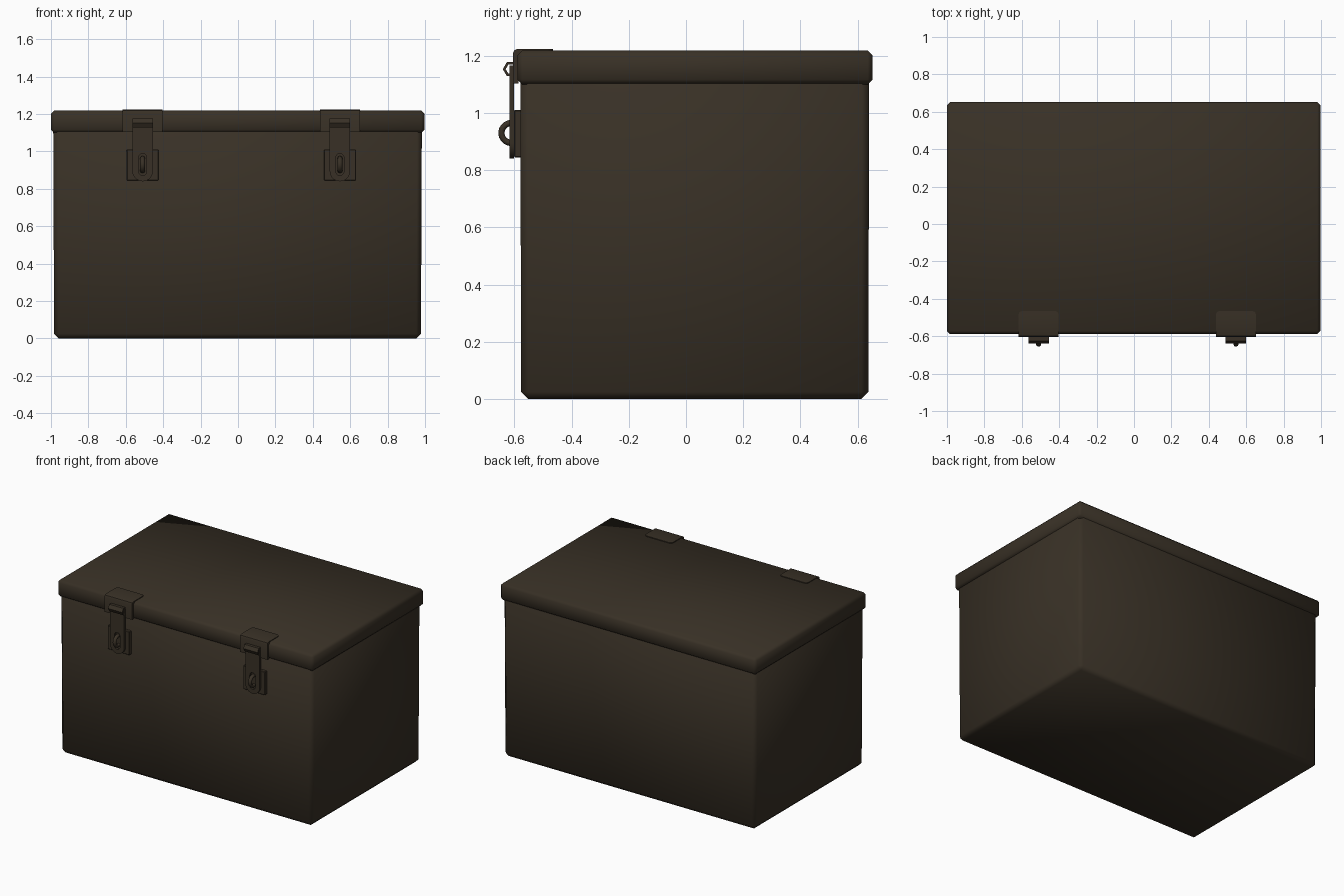
import bpy, bmesh, math
from mathutils import Vector

if "Cube" in bpy.data.objects:
    bpy.data.objects.remove(bpy.data.objects["Cube"])

mat = bpy.data.materials.new("dark brown metal")
mat.diffuse_color = (0.040, 0.030, 0.019, 1)
mat.use_nodes = True
mat.node_tree.nodes["Principled BSDF"].inputs["Base Color"].default_value = mat.diffuse_color


def finish(name, bm, angle=None):
    bmesh.ops.recalc_face_normals(bm, faces=bm.faces)
    me = bpy.data.meshes.new(name)
    bm.to_mesh(me)
    bm.free()
    ob = bpy.data.objects.new(name, me)
    bpy.context.collection.objects.link(ob)
    me.materials.append(mat)
    bpy.ops.object.select_all(action='DESELECT')
    ob.select_set(True)
    bpy.context.view_layer.objects.active = ob
    if angle is None:
        bpy.ops.object.shade_smooth()
    else:
        bpy.ops.object.shade_smooth_by_angle(angle=math.radians(angle))
    return ob


def box(name, lo, hi, bevel, angle=None, taper=1.0):
    bm = bmesh.new()
    bmesh.ops.create_cube(bm, size=1)
    lo, hi = Vector(lo), Vector(hi)
    mid, size = (lo + hi) / 2, hi - lo
    for v in bm.verts:
        t = taper if v.co.z < 0 else 1
        v.co = Vector((v.co.x * size.x * t, v.co.y * size.y * t, v.co.z * size.z)) + mid
    bmesh.ops.bevel(bm, geom=bm.edges[:], offset=bevel, segments=1,
                    affect='EDGES', profile=0.5)
    return finish(name, bm, angle)


def extrude_x(name, profile, x0, x1, corner=0):
    """Closed (y, z) profile extruded along x; 'corner' rounds the far top corners."""
    bm = bmesh.new()
    f = bm.faces.new([bm.verts.new((x0, y, z)) for y, z in profile])
    r = bmesh.ops.extrude_face_region(bm, geom=[f])
    for v in r["geom"]:
        if isinstance(v, bmesh.types.BMVert):
            v.co.x = x1
    if corner:
        back = max(p[0] for p in profile)
        edges = [e for e in bm.edges
                 if all(v.co.y > back - 1e-4 for v in e.verts)
                 and abs(e.verts[0].co.x - e.verts[1].co.x) < 1e-4]
        bmesh.ops.bevel(bm, geom=edges, offset=corner, segments=3,
                        affect='EDGES', profile=0.5)
    return finish(name, bm, 40)


def arc(cx, cz, r, a0, a1, n):
    return [(cx + r * math.cos(math.radians(a0 + (a1 - a0) * i / n)),
             cz + r * math.sin(math.radians(a0 + (a1 - a0) * i / n))) for i in range(n + 1)]


def strap(name, x, y):
    """Flat strap with a rounded lower end and a slot for the staple."""
    hw, top = 0.055, 1.165
    outer = arc(0, 0.895, hw, 180, 360, 10) + [(hw, top), (-hw, top)]
    slot = arc(0, 0.893, 0.022, 180, 360, 6) + arc(0, 0.967, 0.022, 0, 180, 6)
    cu = bpy.data.curves.new(name, 'CURVE')
    cu.dimensions = '2D'
    cu.fill_mode = 'BOTH'
    cu.extrude = 0.0075
    for pts in (outer, slot):
        s = cu.splines.new('POLY')
        s.points.add(len(pts) - 1)
        for p, (a, b) in zip(s.points, pts):
            p.co = (a, b, 0, 1)
        s.use_cyclic_u = True
    cu.materials.append(mat)
    ob = bpy.data.objects.new(name, cu)
    ob.location = (x, y, 0)
    ob.rotation_euler = (math.pi / 2, 0, 0)
    bpy.context.collection.objects.link(ob)
    bpy.ops.object.select_all(action='DESELECT')
    ob.select_set(True)
    bpy.context.view_layer.objects.active = ob
    bpy.ops.object.convert(target='MESH')
    bpy.ops.object.shade_smooth_by_angle(angle=math.radians(35))


def tube(name, x, y, z, r, wall, half):
    """Open six-sided knuckle lying along x."""
    bm = bmesh.new()
    rings = []
    for px, pr in ((-half, r), (half, r), (half, r - wall), (-half, r - wall)):
        rings.append([bm.verts.new((x + px, y + a, z + b))
                      for a, b in arc(0, 0, pr, 0, 300, 5)])
    for k in range(4):
        a, b = rings[k], rings[(k + 1) % 4]
        for i in range(6):
            j = (i + 1) % 6
            bm.faces.new((a[i], a[j], b[j], b[i]))
    finish(name, bm, 40)


def staple(name, x, y, z, R, r, n=20, m=8):
    """Ring standing in the y-z plane."""
    bm = bmesh.new()
    vs = []
    for i in range(n):
        t = 2 * math.pi * i / n
        ring = []
        for j in range(m):
            p = 2 * math.pi * j / m
            d = R + r * math.cos(p)
            ring.append(bm.verts.new((x + r * 1.2 * math.sin(p),
                                      y + d * math.cos(t), z + d * math.sin(t))))
        vs.append(ring)
    for i in range(n):
        for j in range(m):
            a, b = vs[i], vs[(i + 1) % n]
            k = (j + 1) % m
            bm.faces.new((a[j], b[j], b[k], a[k]))
    finish(name, bm)


# box body and overhanging lid
box("body", (-0.988, -0.579, 0), (0.983, 0.640, 1.15), 0.025, taper=0.995)
box("lid", (-1.0, -0.589, 1.10), (0.997, 0.652, 1.219), 0.017)

# two latches on the front
clip_profile = [(-0.465, 1.224), (-0.588, 1.224), (-0.600, 1.219), (-0.605, 1.207),
                (-0.605, 1.103), (-0.585, 1.103), (-0.585, 1.205), (-0.465, 1.205)]
for side, x in (("left", -0.510), ("right", 0.545)):
    extrude_x(side + "_lid_clip", clip_profile, x - 0.107, x + 0.107, corner=0.02)
    box(side + "_back_plate", (x - 0.085, -0.601, 0.845), (x + 0.085, -0.57, 1.01), 0.003, 30)
    strap(side + "_strap", x, -0.609)
    tube(side + "_knuckle", x, -0.612, 1.153, 0.028, 0.010, 0.055)
    staple(side + "_staple", x, -0.610, 0.930, 0.035, 0.011)
